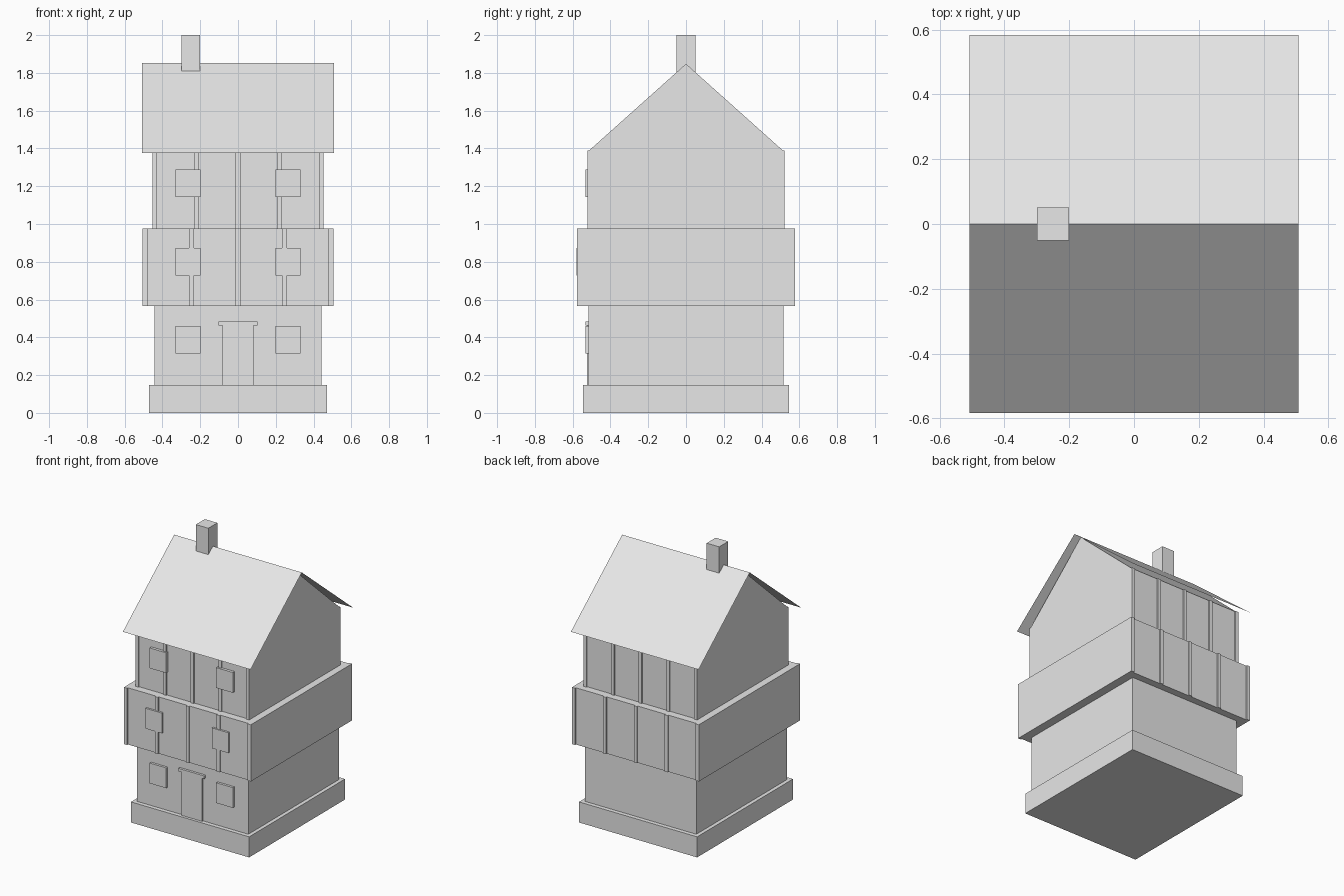
import bpy

if "Cube" in bpy.data.objects:
    bpy.data.objects.remove(bpy.data.objects["Cube"])

plaster = bpy.data.materials.new("light_grey")
plaster.diffuse_color = (0.8, 0.8, 0.8, 1)
plaster.use_nodes = True
plaster.node_tree.nodes["Principled BSDF"].inputs["Base Color"].default_value = plaster.diffuse_color


def mesh(name, verts, faces):
    me = bpy.data.meshes.new(name)
    me.from_pydata(verts, [], faces)
    me.materials.append(plaster)
    ob = bpy.data.objects.new(name, me)
    bpy.context.collection.objects.link(ob)
    return ob


def prism(name, profile, x0, x1):
    """Extrude a counter-clockwise (y, z) profile along x."""
    n = len(profile)
    verts = [(x, y, z) for x in (x0, x1) for y, z in profile]
    faces = [tuple(reversed(range(n))), tuple(range(n, 2 * n))]
    faces += [(i, (i + 1) % n, (i + 1) % n + n, i + n) for i in range(n)]
    return mesh(name, verts, faces)


def box(name, x0, x1, y0, y1, z0, z1):
    return prism(name, [(y0, z0), (y1, z0), (y1, z1), (y0, z1)], x0, x1)


# Plinth and the two lower storeys
box("plinth", -0.47, 0.47, -0.545, 0.545, 0, 0.148)
box("ground_floor", -0.443, 0.443, -0.515, 0.515, 0.148, 0.567)
box("middle_floor", -0.505, 0.505, -0.567, 0.567, 0.567, 0.975)

# Top storey with gable ends
prism("top_floor", [(-0.512, 0.975), (0.512, 0.975), (0.512, 1.39),
                    (0, 1.848), (-0.512, 1.39)], -0.453, 0.453)

# Timber posts, five on the front and five on the back of each upper storey
W = 0.0125
for floor, half, wall, z0, z1 in (("middle", 0.505, 0.567, 0.567, 0.975),
                                  ("top", 0.453, 0.512, 0.975, 1.39)):
    for i in range(-2, 3):
        cx = i * (half - W) / 2
        box(floor + "_front_post", cx - W, cx + W, -wall - 0.009, -wall, z0, z1)
        box(floor + "_back_post", cx - W, cx + W, wall, wall + 0.009, z0, z1)

# Windows in mirrored pairs
for floor, wall, front, z0 in (("ground", 0.515, 0.532, 0.314),
                               ("middle", 0.567, 0.581, 0.727),
                               ("top", 0.512, 0.532, 1.142)):
    for s in (-1, 1):
        cx = s * 0.265
        box(floor + "_window", cx - 0.066, cx + 0.066, -front, -wall, z0, z0 + 0.146)

# Door and lintel
box("door", -0.083, 0.083, -0.525, -0.515, 0.148, 0.462)
box("door_lintel", -0.103, 0.103, -0.532, -0.515, 0.462, 0.483)

# Thin roof sheet, overhanging all round
R, E = 0.508, 0.583
mesh("roof", [(-R, -E, 1.376), (R, -E, 1.376), (R, 0, 1.852),
              (-R, 0, 1.852), (R, E, 1.376), (-R, E, 1.376)],
     [(0, 1, 2, 3), (3, 2, 4, 5)])

# Chimney astride the ridge
box("chimney", -0.3, -0.2, -0.051, 0.051, 1.75, 2.0)
